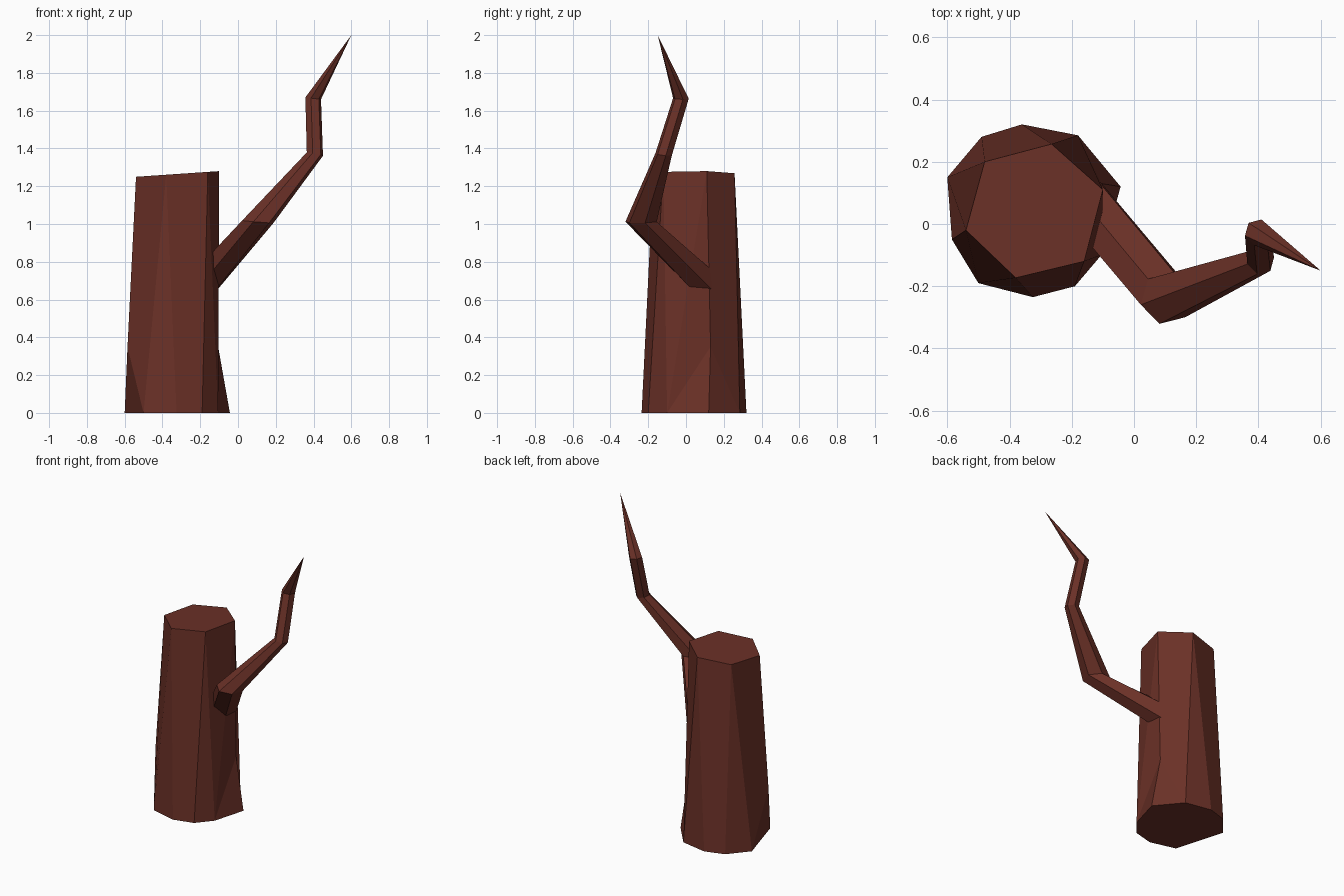
import bpy
import math
from mathutils import Vector

cube = bpy.data.objects.get("Cube")
if cube:
    bpy.data.objects.remove(cube, do_unlink=True)

bark = bpy.data.materials.new("reddish_brown_bark")
bark.use_nodes = True
color = (0.145, 0.030, 0.020, 1)
bark.diffuse_color = color
bark.node_tree.nodes["Principled BSDF"].inputs["Base Color"].default_value = color


def make_object(name, verts, faces):
    mesh = bpy.data.meshes.new(name)
    mesh.from_pydata(verts, [], faces)
    mesh.validate()
    mesh.update()
    mesh.materials.append(bark)
    obj = bpy.data.objects.new(name, mesh)
    bpy.context.collection.objects.link(obj)
    return obj


# Trunk: nine-sided foot, two knots low on the sides, six-sided slanted top
foot = dict(a=(-.60, .15), b=(-.49, .28), c=(-.36, .32), d=(-.18, .285),
            e=(-.043, .12), f=(-.105, -.10), g=(-.19, -.20),
            h=(-.325, -.235), i=(-.50, -.19))
top = dict(U=(-.54, -.02), V=(-.48, .20), W=(-.265, .257),
           X=(-.10, .11), Y=(-.16, -.12), Z=(-.38, -.173))
points = {k: (x, y, 0) for k, (x, y) in foot.items()}
points.update({k: (x, y, 1.25 + .068 * (x + .54)) for k, (x, y) in top.items()})
points.update(j=(-.585, -.05, .35), m=(-.105, .13, .35))

# Each word lists the corners of one face
panels = ("UVaj Vba Vbc VcW Wcd WdmX dem mef Xmf XfY Yfg YghZ "
          "Zhi ZijU jia abcdefghi ZYXWVU").split()
panels[panels.index("Vbc")] = "VWcb"
panels.remove("VcW")
# Turn every wall so that it faces away from the trunk axis
centre = Vector((-.33, .04, .6))
keys = list(points)
faces = []
for word in panels:
    p = [Vector(points[k]) for k in word]
    normal = sum(((p[n - 1] - centre).cross(p[n] - centre) for n in range(len(p))), Vector())
    outward = sum(p, Vector()) / len(p) - centre
    order = word if normal.dot(outward) > 0 else word[::-1]
    faces.append([keys.index(k) for k in order])
make_object("trunk", list(points.values()), faces)

# Branch: six-sided rings along a crooked path, ending in a point
SIDES = 6
rings = [  # centre, ring direction, radius
    ((-.18, .10, .69), (.55, -.55, .62), .088),
    ((.105, -.238, 1.012), (.08, -.02, 1), .086),
    ((.407, -.118, 1.37), (.18, .12, 1), .045),
    ((.398, -.027, 1.665), (.12, .0, 1), .043),
]
verts, faces = [], []
for pos, direction, radius in rings:
    turn = Vector((0, 0, 1)).rotation_difference(Vector(direction))
    for s in range(SIDES):
        ang = math.tau * s / SIDES + .25
        verts.append(Vector(pos) + turn @ Vector((radius * math.cos(ang), radius * math.sin(ang), 0)))
for r in range(len(rings) - 1):
    for s in range(SIDES):
        n = (s + 1) % SIDES
        lo, hi = r * SIDES, (r + 1) * SIDES
        faces.append((lo + s, lo + n, hi + n, hi + s))
tip = len(verts)
verts.append(Vector((.60, -.15, 2)))
last = tip - SIDES
faces += [(last + s, last + (s + 1) % SIDES, tip) for s in range(SIDES)]
faces.append(tuple(reversed(range(SIDES))))
make_object("branch", verts, faces)
